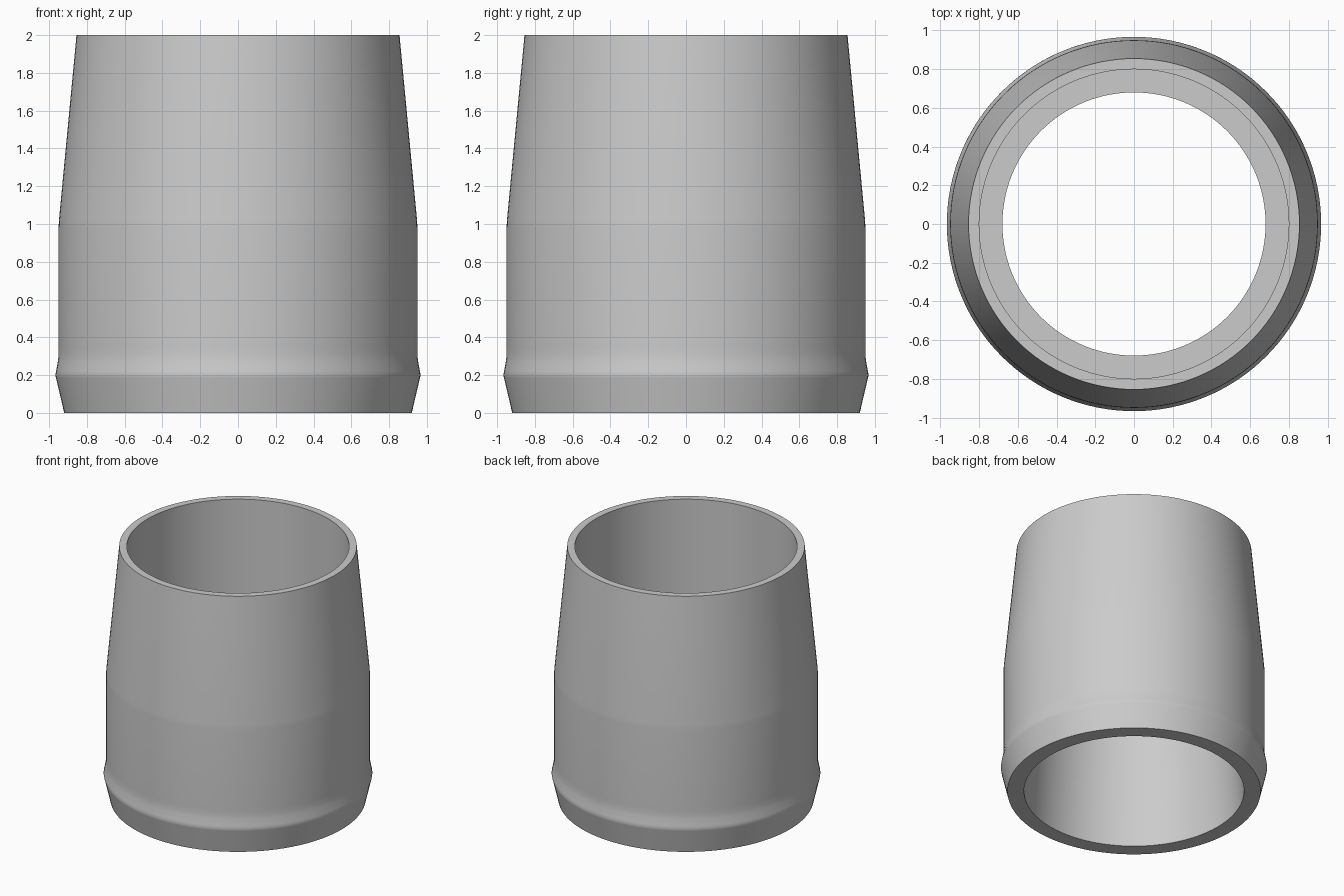
import bpy, bmesh, math

cube = bpy.data.objects.get("Cube")
if cube:
    bpy.data.objects.remove(cube, do_unlink=True)

GREY = (0.6, 0.6, 0.6, 1)
mat = bpy.data.materials.new("plain grey")
mat.use_nodes = True
mat.diffuse_color = GREY
mat.node_tree.nodes["Principled BSDF"].inputs["Base Color"].default_value = GREY


def lathe(name, profile, segments=128):
    """Spin a closed (radius, height) outline around z."""
    bm = bmesh.new()
    verts = [bm.verts.new((r, 0, z)) for r, z in profile]
    edges = [bm.edges.new((verts[i - 1], verts[i])) for i in range(len(verts))]
    bmesh.ops.spin(bm, geom=verts + edges, cent=(0, 0, 0), axis=(0, 0, 1),
                   angle=math.tau, steps=segments, use_duplicate=False)
    bmesh.ops.remove_doubles(bm, verts=bm.verts, dist=0.0005)
    bmesh.ops.recalc_face_normals(bm, faces=bm.faces)
    mesh = bpy.data.meshes.new(name)
    bm.to_mesh(mesh)
    bm.free()
    mesh.materials.append(mat)
    obj = bpy.data.objects.new(name, mesh)
    bpy.context.collection.objects.link(obj)
    bpy.ops.object.select_all(action="DESELECT")
    obj.select_set(True)
    bpy.context.view_layer.objects.active = obj
    bpy.ops.object.shade_smooth_by_angle(angle=math.radians(30))
    return obj


# Outer wall: flared foot, softly rounded bead, straight band, tapered neck
foot = [(0.92, 0), (0.9635, 0.185), (0.967, 0.2), (0.963, 0.22)]
band = [(0.954, 0.27), (0.95, 0.3), (0.95, 0.34), (0.95, 0.98)]
neck = [(0.948, 1.02), (0.855, 2)]

# Bore: straight upper socket, stop ring, gently tapered lower socket
bore = [(0.8, 2), (0.8, 1.05), (0.68, 1.05), (0.68, 0.98), (0.74, 0.98), (0.8, 0)]
lathe("coupling_sleeve", foot + band + neck + bore)
